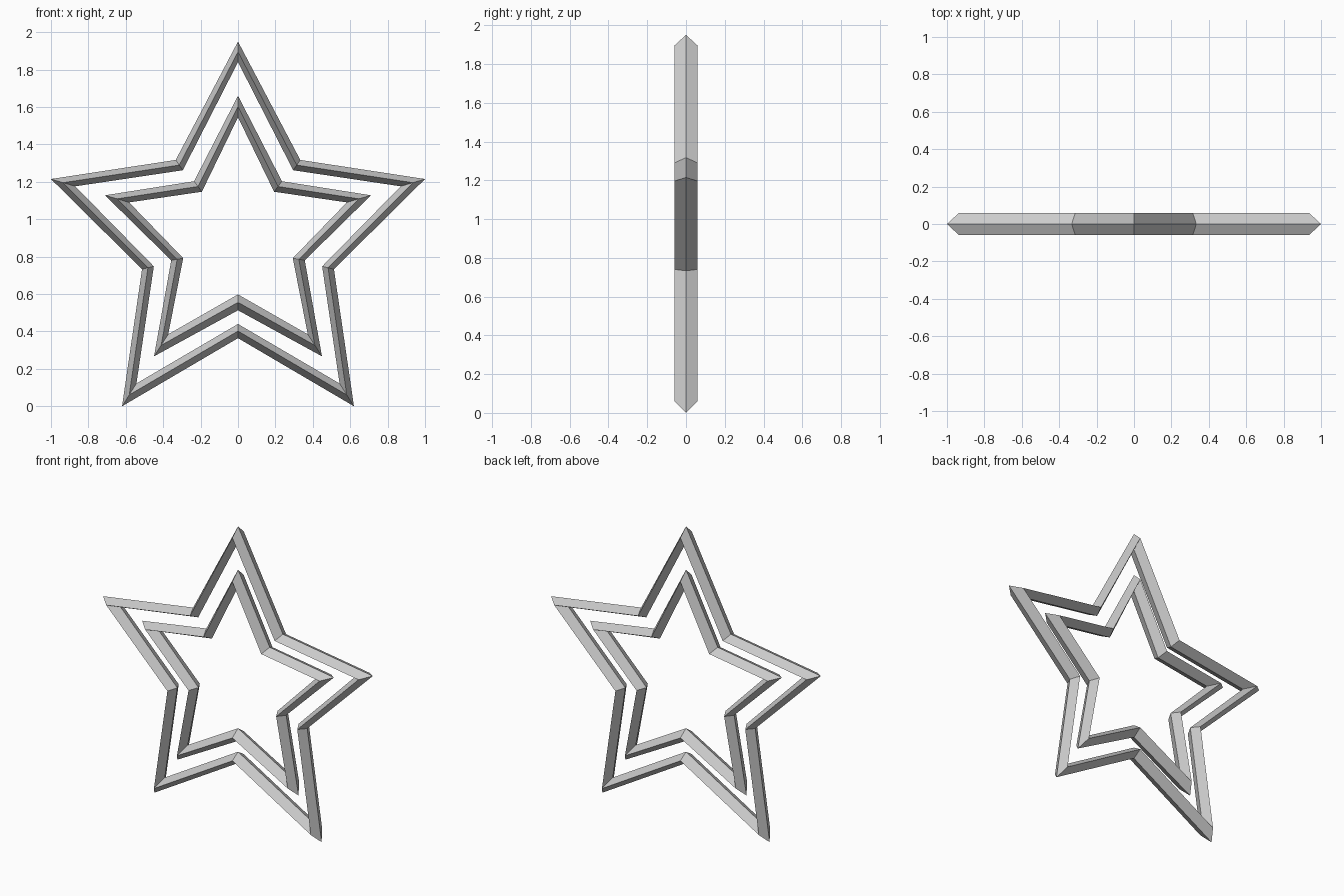
import bpy, bmesh
from mathutils import Vector

cube = bpy.data.objects.get("Cube")
if cube:
    bpy.data.objects.remove(cube, do_unlink=True)

grey = bpy.data.materials.new("light grey")
grey.use_nodes = True
colour = (0.6, 0.6, 0.6, 1)
grey.diffuse_color = colour
grey.node_tree.nodes["Principled BSDF"].inputs["Base Color"].default_value = colour

HALF_DEPTH = 0.06


def closed_outline(half):
    """Mirror the +x half (top centre to bottom centre) into a full loop."""
    return half + [(-x, z) for x, z in half[-2:0:-1]]


def star_ring(name, outer, inner):
    """Star frame with a diamond cross-section, mitred at every corner."""
    bm = bmesh.new()
    sections = []
    for o, i in zip(closed_outline(outer), closed_outline(inner)):
        o, i = Vector((o[0], 0, o[1])), Vector((i[0], 0, i[1]))
        depth = Vector((0, HALF_DEPTH, 0))
        mid = (o + i) / 2
        sections.append([bm.verts.new(p) for p in (o, mid - depth, i, mid + depth)])
    for k, a in enumerate(sections):
        b = sections[(k + 1) % len(sections)]
        for j in range(4):
            n = (j + 1) % 4
            bm.faces.new((a[j], b[j], b[n], a[n]))
    bmesh.ops.recalc_face_normals(bm, faces=bm.faces)
    mesh = bpy.data.meshes.new(name)
    bm.to_mesh(mesh)
    bm.free()
    mesh.materials.append(grey)
    bpy.context.collection.objects.link(bpy.data.objects.new(name, mesh))


# Large outer star
star_ring("outer_star",
          [(0, 1.95), (0.333, 1.317), (1, 1.215), (0.513, 0.733), (0.62, 0), (0, 0.364)],
          [(0, 1.84), (0.295, 1.262), (0.87, 1.176), (0.45, 0.748), (0.543, 0.122), (0, 0.44)])

# Smaller star nested inside
star_ring("inner_star",
          [(0, 1.66), (0.235, 1.203), (0.711, 1.128), (0.357, 0.78), (0.449, 0.267), (0, 0.513)],
          [(0, 1.545), (0.193, 1.147), (0.582, 1.09), (0.293, 0.792), (0.373, 0.385), (0, 0.598)])
